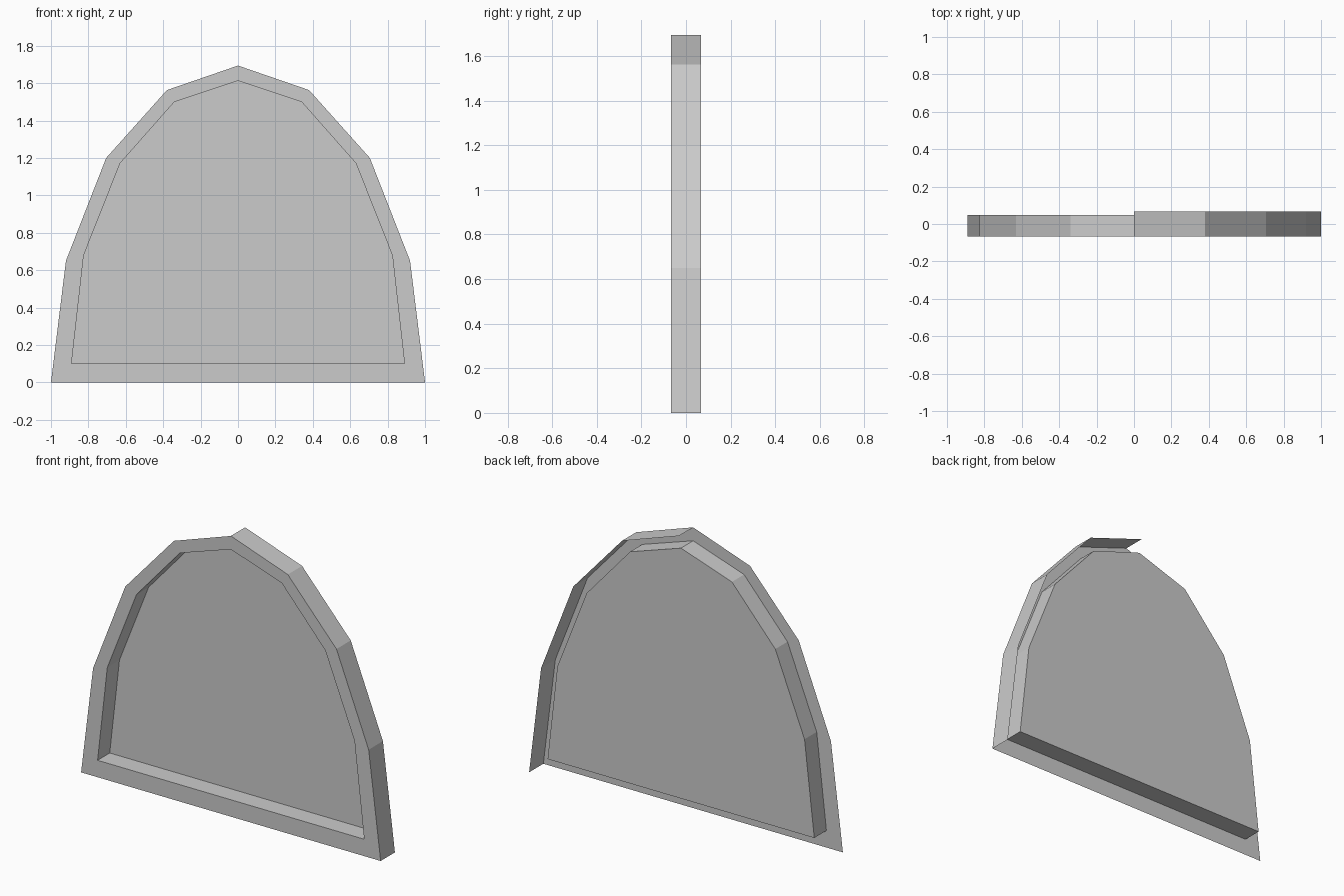
import bpy
import bmesh

cube = bpy.data.objects.get("Cube")
if cube:
    bpy.data.objects.remove(cube, do_unlink=True)

FRONT, PANEL, BACK = -0.068, 0.048, 0.068

# Right half outlines (x, z), from the base up to the peak
OUTER = [(1, 0), (0.92, 0.65), (0.705, 1.2), (0.38, 1.563), (0, 1.694)]
INNER = [(0.89, 0.102), (0.825, 0.68), (0.63, 1.172), (0.34, 1.5), (0, 1.613)]

grey = bpy.data.materials.new("plain_grey")
grey.use_nodes = True
colour = (0.6, 0.6, 0.6, 1)
grey.diffuse_color = colour
grey.node_tree.nodes["Principled BSDF"].inputs["Base Color"].default_value = colour


def full(half):
    """Mirror a half outline into a whole arch."""
    return half + [(-x, z) for x, z in reversed(half[:-1])]


def at(outline, y):
    return [(x, y, z) for x, z in outline]


def make(name, build):
    bm = bmesh.new()
    build(bm)
    mesh = bpy.data.meshes.new(name)
    bm.to_mesh(mesh)
    bm.free()
    mesh.materials.append(grey)
    obj = bpy.data.objects.new(name, mesh)
    bpy.context.collection.objects.link(obj)
    return obj


def strip(name, first, second, closed):
    """Flat quads joining two rows of points."""
    def build(bm):
        a = [bm.verts.new(p) for p in first]
        b = [bm.verts.new(p) for p in second]
        n = len(a)
        for i in range(n if closed else n - 1):
            j = (i + 1) % n
            bm.faces.new((a[i], a[j], b[j], b[i]))
    return make(name, build)


outer, inner = full(OUTER), full(INNER)

# Flat frame around the opening
strip("front_rim", at(inner, FRONT), at(outer, FRONT), True)

# Walls and sill leading back to the panel
strip("recess_wall", at(inner, PANEL), at(inner, FRONT), True)

# Panel closing the recess
make("back_panel", lambda bm: bm.faces.new(
    [bm.verts.new(p) for p in reversed(at(inner, PANEL))]))

# Outer edge, present on the +x half only
strip("outer_wall", at(OUTER, FRONT), at(OUTER, BACK), False)
